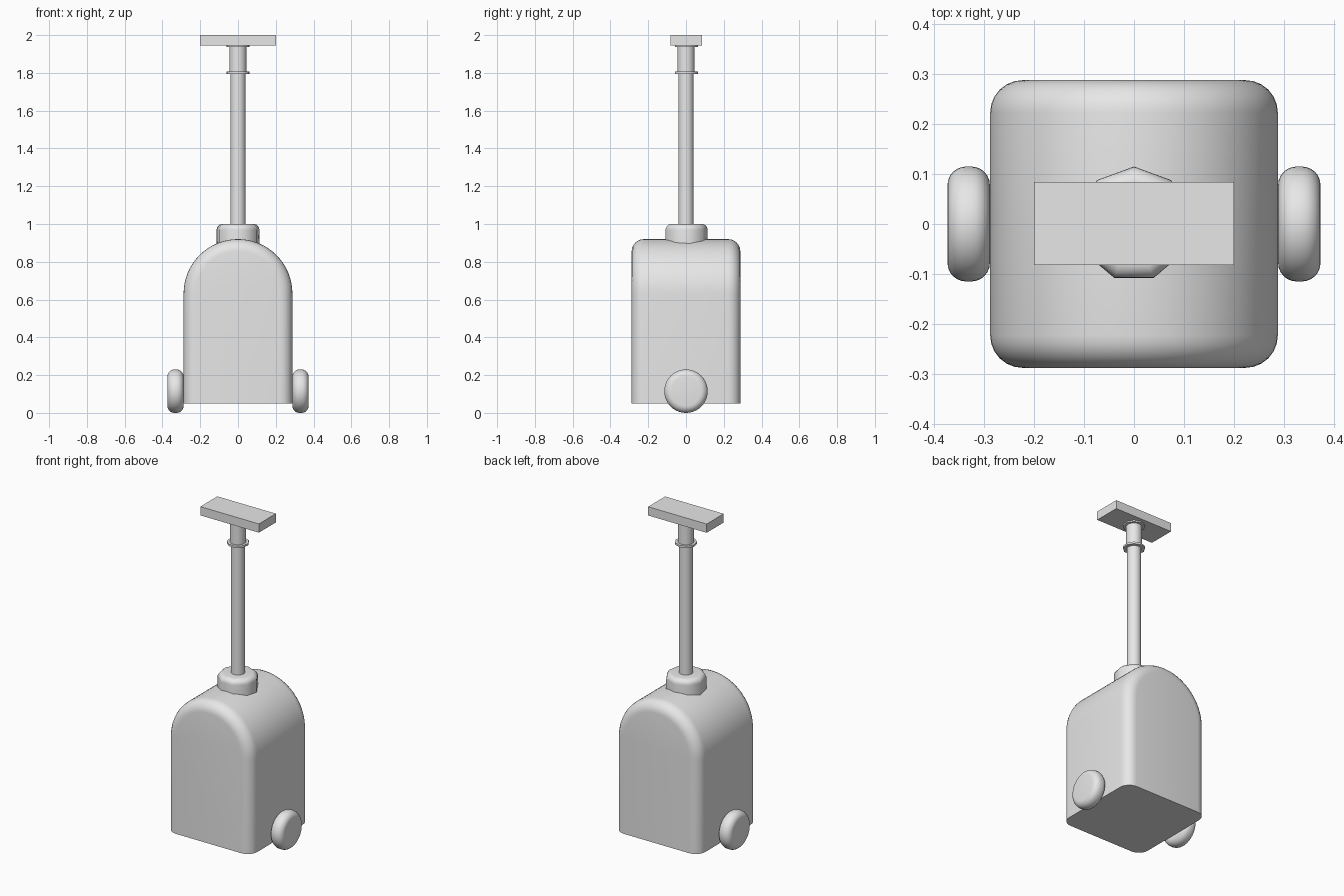
import bpy, bmesh, math
from mathutils import Matrix

if "Cube" in bpy.data.objects:
    bpy.data.objects.remove(bpy.data.objects["Cube"])

grey = bpy.data.materials.new("plain grey")
grey.use_nodes = True
grey.diffuse_color = (0.8, 0.8, 0.8, 1)
grey.node_tree.nodes["Principled BSDF"].inputs["Base Color"].default_value = (0.8, 0.8, 0.8, 1)


def finish(bm, name, smooth_angle=None):
    """Turn a bmesh into a named, coloured object."""
    bmesh.ops.recalc_face_normals(bm, faces=bm.faces)
    mesh = bpy.data.meshes.new(name)
    bm.to_mesh(mesh)
    bm.free()
    mesh.materials.append(grey)
    obj = bpy.data.objects.new(name, mesh)
    bpy.context.collection.objects.link(obj)
    if smooth_angle:
        bpy.ops.object.select_all(action='DESELECT')
        obj.select_set(True)
        bpy.context.view_layer.objects.active = obj
        bpy.ops.object.shade_smooth_by_angle(angle=math.radians(smooth_angle))
    return obj


def lathe(name, profile, sides, smooth_angle=35, matrix=Matrix()):
    """Spin (radius, height) points around z and cap both ends."""
    bm = bmesh.new()
    rings = []
    for r, z in profile:
        angles = [math.pi / 2 + i * math.tau / sides for i in range(sides)]
        rings.append([bm.verts.new((r * math.cos(a), r * math.sin(a), z)) for a in angles])
    for low, high in zip(rings, rings[1:]):
        for i in range(sides):
            j = (i + 1) % sides
            bm.faces.new((low[i], low[j], high[j], high[i]))
    bm.faces.new(rings[0])
    bm.faces.new(rings[-1])
    bm.transform(matrix)
    return finish(bm, name, smooth_angle)


def round_corner(r, z, radius, start, steps=6):
    """Quarter-circle profile points around centre (r, z)."""
    return [(r + radius * math.cos(a), z + radius * math.sin(a))
            for a in (math.radians(start + 90 * i / steps) for i in range(steps + 1))]


# Arched body: profile extruded along y, rounded rims, sharp base
HALF, BASE, SPRING = 0.288, 0.05, 0.632
outline = [(-HALF, BASE), (HALF, BASE)]
outline += [(HALF * math.cos(math.pi * i / 32), SPRING + HALF * math.sin(math.pi * i / 32))
            for i in range(33)]
bm = bmesh.new()
front = bm.faces.new([bm.verts.new((x, -HALF, z)) for x, z in outline])
extruded = bmesh.ops.extrude_face_region(bm, geom=[front], use_keep_orig=True)
bmesh.ops.translate(bm, vec=(0, 2 * HALF, 0),
                    verts=[g for g in extruded["geom"] if isinstance(g, bmesh.types.BMVert)])
bmesh.ops.recalc_face_normals(bm, faces=bm.faces)
rims = [e for e in bm.edges
        if abs(e.verts[0].co.y - e.verts[1].co.y) < 1e-5
        and max(v.co.z for v in e.verts) > BASE + 0.01]
bmesh.ops.bevel(bm, geom=rims, offset=0.065, offset_type='OFFSET', segments=6,
                profile=0.5, affect='EDGES', clamp_overlap=True)
finish(bm, "body", 35)

# Nine-sided collar with a rounded top
lathe("collar", [(0.115, 0.86)] + round_corner(0.083, 0.968, 0.032, 0), 9, 45)

# Telescopic pole and its two thin flanges
lathe("lower_pole", [(0.04, 0.95), (0.04, 1.81)], 32)
lathe("upper_pole", [(0.045, 1.80), (0.045, 1.95)], 32)
lathe("lower_flange", [(0.063, 1.795), (0.063, 1.807)], 9, 45)
lathe("upper_flange", [(0.063, 1.938), (0.063, 1.948)], 9, 45)

# Flat bar handle
bm = bmesh.new()
bmesh.ops.create_cube(bm, size=1, matrix=Matrix.Translation((0, 0.001, 1.973))
                      @ Matrix.Diagonal((0.40, 0.166, 0.054, 1)))
finish(bm, "handle")

# Rounded wheels on both sides
W, R, C = 0.0425, 0.115, 0.037
tyre = round_corner(R - C, -W + C, C, -90) + round_corner(R - C, W - C, C, 0)
for side, x in (("left", 0.331), ("right", -0.331)):
    lathe(side + "_wheel", tyre, 40, 35,
          Matrix.Translation((x, 0, R)) @ Matrix.Rotation(math.pi / 2, 4, 'Y'))
